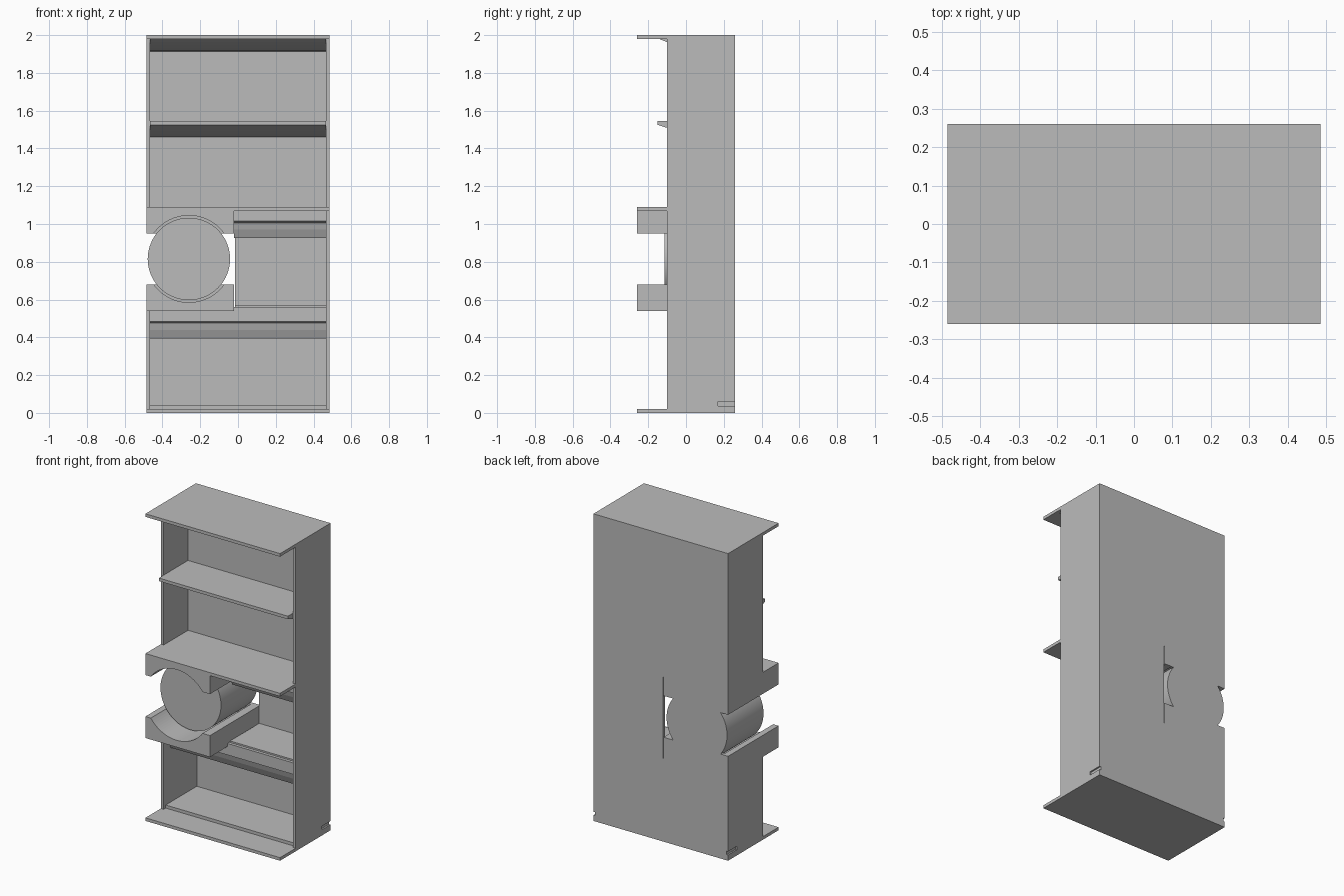
import bpy
import bmesh
from mathutils import Matrix, Vector

cube = bpy.data.objects.get("Cube")
if cube:
    bpy.data.objects.remove(cube)

grey = bpy.data.materials.new("plain grey")
grey.use_nodes = True
grey.diffuse_color = (0.5, 0.5, 0.5, 1)
grey.node_tree.nodes["Principled BSDF"].inputs["Base Color"].default_value = (0.5, 0.5, 0.5, 1)

W, FRONT, BACK = 0.485, -0.26, 0.26     # half width, front and back planes
INNER, SIDE_FRONT = 0.465, -0.10        # inner half width, side panel front edge
DRUM_X, DRUM_Z = -0.26, 0.815


def add(name, bm):
    bmesh.ops.recalc_face_normals(bm, faces=bm.faces)
    mesh = bpy.data.meshes.new(name)
    bm.to_mesh(mesh)
    bm.free()
    mesh.materials.append(grey)
    obj = bpy.data.objects.new(name, mesh)
    bpy.context.collection.objects.link(obj)
    return obj


def extrude_x(name, x0, x1, profile):
    """Sweep a (y, z) outline from x0 to x1."""
    bm = bmesh.new()
    face = bm.faces.new([bm.verts.new((x0, y, z)) for y, z in profile])
    out = bmesh.ops.extrude_face_region(bm, geom=[face])
    moved = [v for v in out["geom"] if isinstance(v, bmesh.types.BMVert)]
    bmesh.ops.translate(bm, verts=moved, vec=(x1 - x0, 0, 0))
    return add(name, bm)


def box(name, x0, x1, y0, y1, z0, z1):
    return extrude_x(name, x0, x1, [(y0, z0), (y1, z0), (y1, z1), (y0, z1)])


def cylinder_y(name, radius, y0, y1):
    bm = bmesh.new()
    turn = Matrix.Translation(Vector((DRUM_X, (y0 + y1) / 2, DRUM_Z))) @ Matrix.Rotation(1.5707963, 4, "X")
    bmesh.ops.create_cone(bm, cap_ends=True, segments=96, radius1=radius,
                          radius2=radius, depth=y1 - y0, matrix=turn)
    return add(name, bm)


def cut(obj, cutter):
    mod = obj.modifiers.new("cut", "BOOLEAN")
    mod.object = cutter
    mod.solver = "EXACT"
    cutter.hide_render = True
    cutter.hide_set(True)


# Full-depth horizontal boards
box("top_board", -W, W, FRONT, BACK, 1.98, 2.0)
box("middle_board", -W, W, FRONT, BACK, 1.07, 1.09)
box("bottom_board", -W, W, FRONT, BACK, 0, 0.02)

# Side panels with a shallow groove near the bottom rear
right_panel = box("long_side_panel", INNER, W, SIDE_FRONT, BACK, 0.02, 1.98)
lower_panel = box("lower_side_panel", -W, -INNER, SIDE_FRONT, BACK, 0.02, 0.54)
box("upper_side_panel", -W, -INNER, SIDE_FRONT, BACK, 1.09, 1.98)
for panel, x in ((right_panel, W), (lower_panel, -W)):
    cut(panel, box("groove_cutter", x - 0.01, x + 0.01, 0.17, 0.3, 0.037, 0.06))

# Back panels: thick above, thin below, open around the drum
box("upper_back", -INNER, INNER, 0.15, BACK, 1.09, 1.98)
box("lower_back", -INNER, INNER, 0.24, BACK, 0.02, 0.54)
box("niche_back", -0.015, INNER, 0.24, BACK, 0.54, 1.07)

# Upper shelf and cornice, both with a curved tapering underside
for name, front, top, under in (("upper_shelf", -0.15, 1.545, 1.525),
                                ("top_cornice", -0.14, 1.985, 1.979)):
    extrude_x(name, -INNER, INNER, [
        (front, top), (0.15, top), (0.15, under - 0.065), (0.07, under - 0.06),
        (0.0, under - 0.046), (-0.05, under - 0.032), (-0.10, under - 0.016), (front, under)])

# Lower shelf and raised floors
box("lower_shelf", -0.02, INNER, -0.08, 0.24, 0.54, 0.56)
box("lower_shelf_floor", -0.015, INNER, -0.06, 0.24, 0.56, 0.57)
box("bottom_floor", -INNER, INNER, -0.08, 0.24, 0.02, 0.04)

# Pelmets: upright face, small step, then a leaning lower face
for name, x0, z in (("niche_pelmet", -0.02, 1.07), ("lower_pelmet", -INNER, 0.54)):
    extrude_x(name, x0, INNER, [
        (-0.08, z), (-0.08, z - 0.055), (-0.06, z - 0.065), (-0.05, z - 0.1),
        (-0.03, z - 0.145), (-0.01, z - 0.145), (-0.01, z)])

# Cradle blocks hollowed around the drum
hollow = cylinder_y("cradle_cutter", 0.23, -0.3, 0.24)
for name, z0, z1 in (("upper_cradle", 0.95, 1.07), ("lower_cradle", 0.54, 0.68)):
    cut(box(name, -W, -0.02, FRONT, BACK, z0, z1), hollow)

# Drum
drum = cylinder_y("drum", 0.218, -0.115, BACK)
bpy.ops.object.select_all(action="DESELECT")
drum.select_set(True)
bpy.context.view_layer.objects.active = drum
bpy.ops.object.shade_smooth_by_angle()
